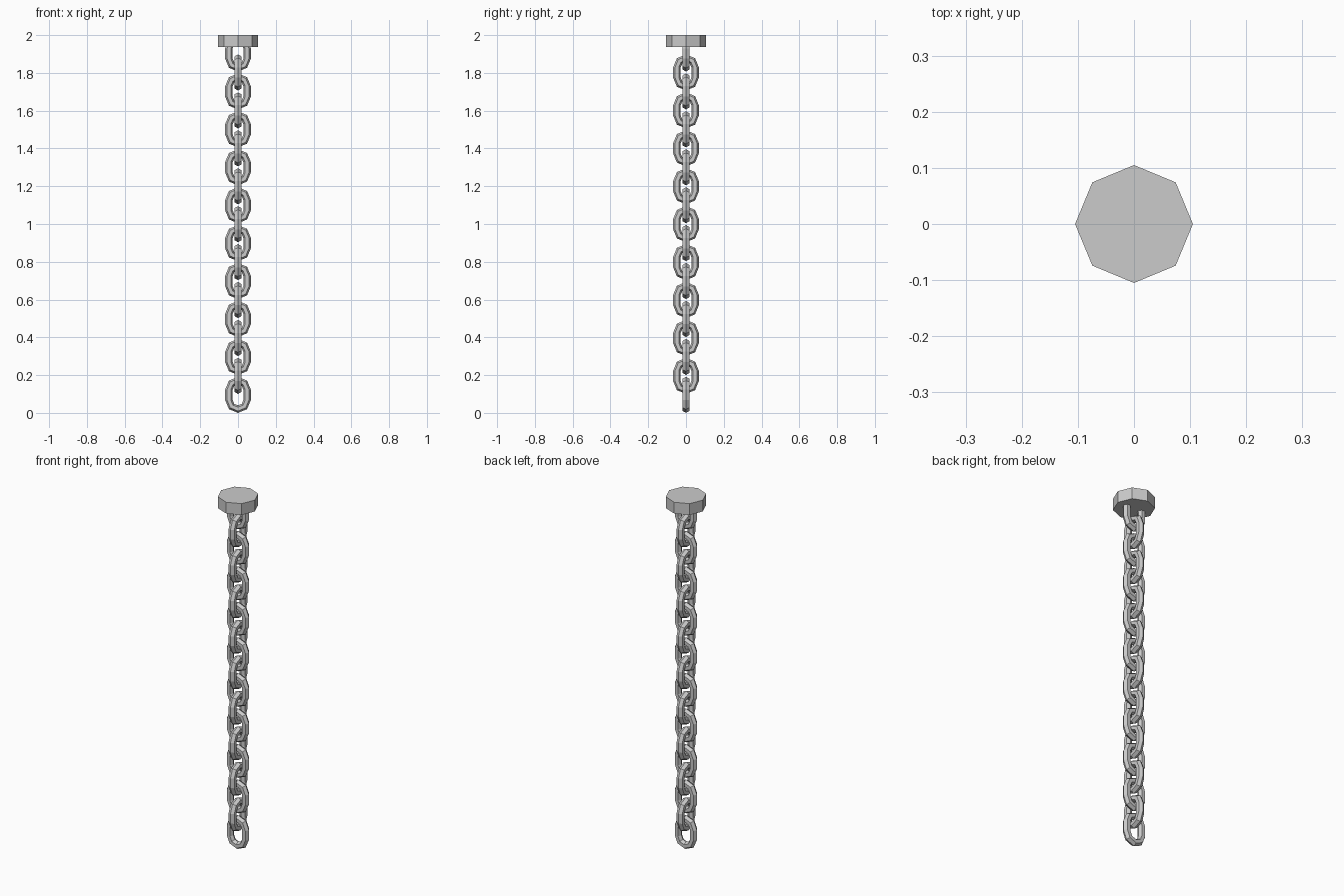
import bpy, bmesh
from math import sin, cos, pi

if "Cube" in bpy.data.objects:
    bpy.data.objects.remove(bpy.data.objects["Cube"])

RING_R = 0.048      # centreline radius of the link ends
WIRE_R = 0.020      # link wire radius
STRAIGHT = 0.0275   # half length of the straight sides
HALF = RING_R + WIRE_R + STRAIGHT
PITCH = 0.1004
COUNT = 19


def link_mesh():
    # hexagonal wire swept round a stadium with four-segment ends
    bm = bmesh.new()
    stations = [(k * pi / 4, STRAIGHT) for k in range(5)]
    stations += [(k * pi / 4, -STRAIGHT) for k in range(4, 9)]
    rings = []
    for a, dz in stations:
        ring = []
        for j in range(6):
            b = j * pi / 3
            d = RING_R + WIRE_R * cos(b)
            ring.append(bm.verts.new((d * cos(a), WIRE_R * sin(b), dz + d * sin(a))))
        rings.append(ring)
    n = len(rings)
    for i in range(n):
        p, q = rings[i], rings[(i + 1) % n]
        for j in range(6):
            k = (j + 1) % 6
            bm.faces.new((p[j], p[k], q[k], q[j]))
    bmesh.ops.recalc_face_normals(bm, faces=bm.faces)
    me = bpy.data.meshes.new("chain_link")
    bm.to_mesh(me)
    bm.free()
    return me


# chain: alternate links turned a quarter turn
mesh = link_mesh()
for i in range(COUNT):
    link = bpy.data.objects.new(f"chain_link_{i + 1}", mesh)
    link.location = (0, 0, HALF + i * PITCH)
    link.rotation_euler = (0, 0, (i % 2) * pi / 2)
    bpy.context.collection.objects.link(link)

# octagonal ceiling mount with corners on the axes
bm = bmesh.new()
bmesh.ops.create_cone(bm, cap_ends=True, segments=8, radius1=0.105, radius2=0.105, depth=0.064)
me = bpy.data.meshes.new("ceiling_mount")
bm.to_mesh(me)
bm.free()
mount = bpy.data.objects.new("ceiling_mount", me)
mount.location = (0, 0, 1.968)
bpy.context.collection.objects.link(mount)
